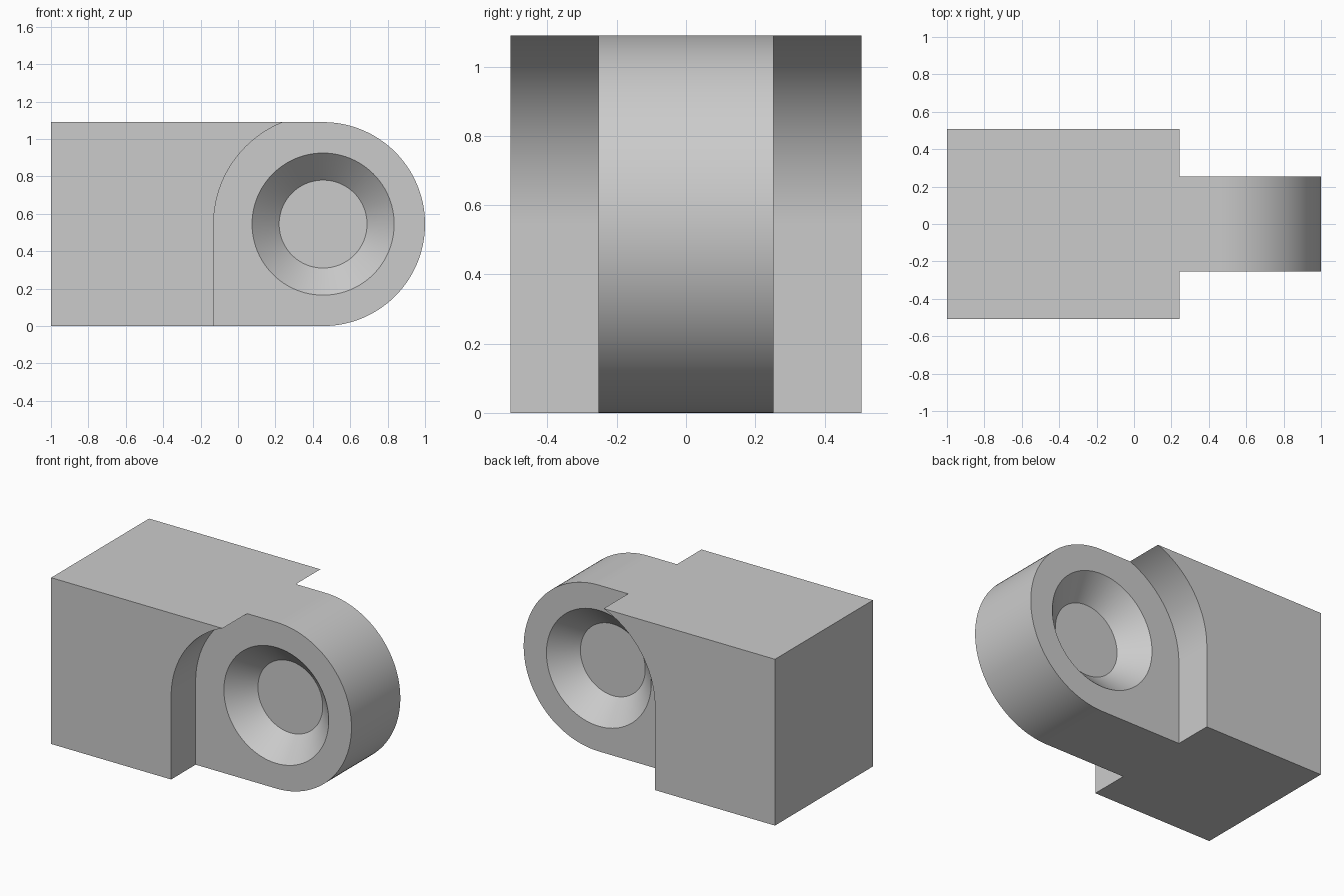
import bpy, bmesh, math
from mathutils import Matrix

cube = bpy.data.objects.get("Cube")
if cube:
    bpy.data.objects.remove(cube, do_unlink=True)

HEIGHT = 1.09
R = HEIGHT / 2           # rounded end of the tongue
CX, CZ = 1 - R, R        # hinge axis
HALF = 0.507             # half width of the block
TONGUE = 0.253           # half width of the tongue
CLEAR = 0.585            # clearance radius behind the tongue

grey = bpy.data.materials.new("light_grey")
grey.use_nodes = True
colour = (0.6, 0.6, 0.6, 1)
grey.diffuse_color = colour
grey.node_tree.nodes["Principled BSDF"].inputs["Base Color"].default_value = colour


def make_object(name, bm):
    bmesh.ops.recalc_face_normals(bm, faces=bm.faces)
    mesh = bpy.data.meshes.new(name)
    bm.to_mesh(mesh)
    bm.free()
    mesh.materials.append(grey)
    obj = bpy.data.objects.new(name, mesh)
    bpy.context.collection.objects.link(obj)
    return obj


def arc(radius, start, end, steps):
    angles = [math.radians(start + (end - start) * i / steps) for i in range(steps + 1)]
    return [(CX + radius * math.cos(a), CZ + radius * math.sin(a)) for a in angles]


def extrude_profile(name, points, y0, y1):
    bm = bmesh.new()
    face = bm.faces.new([bm.verts.new((x, y0, z)) for x, z in points])
    moved = bmesh.ops.extrude_face_region(bm, geom=[face])["geom"]
    verts = [v for v in moved if isinstance(v, bmesh.types.BMVert)]
    bmesh.ops.translate(bm, verts=verts, vec=(0, y1 - y0, 0))
    return make_object(name, bm)


def cone_cutter(name, side):
    # 45 degree countersink, carried a little past the tongue's face
    floor_r, floor_y, extra = 0.235, TONGUE - 0.145, 0.1
    depth = 0.145 + extra
    bm = bmesh.new()
    place = (Matrix.Translation((CX, side * (floor_y + depth / 2), CZ))
             @ Matrix.Rotation(-side * math.pi / 2, 4, "X"))
    bmesh.ops.create_cone(bm, cap_ends=True, segments=96, radius1=floor_r,
                          radius2=floor_r + depth, depth=depth, matrix=place)
    return make_object(name, bm)


# Block with one rounded end
body = extrude_profile("hinge_block", [(-1, HEIGHT), (-1, 0)] + arc(R, -90, 90, 64),
                       -HALF, HALF)

# Side clearances and countersunk recesses, on both sides
cutters = []
for side, label in ((-1, "front"), (1, "back")):
    back = CX - CLEAR
    points = [(back, -0.2)] + arc(CLEAR, 180, 90, 40) + [(1.2, CZ + CLEAR), (1.2, -0.2)]
    cutters.append(extrude_profile(label + "_clearance_cutter", points,
                                   side * TONGUE, side * (HALF + 0.2)))
    cutters.append(cone_cutter(label + "_recess_cutter", side))

bpy.context.view_layer.objects.active = body
for cutter in cutters:
    cutter.hide_render = True
    mod = body.modifiers.new(cutter.name, "BOOLEAN")
    mod.operation = "DIFFERENCE"
    mod.solver = "EXACT"
    mod.object = cutter
    bpy.ops.object.modifier_apply(modifier=mod.name)
    bpy.data.objects.remove(cutter, do_unlink=True)

# Smooth curved walls, sharp edges
bpy.ops.object.select_all(action="DESELECT")
body.select_set(True)
bpy.ops.object.shade_smooth_by_angle(angle=math.radians(25))
